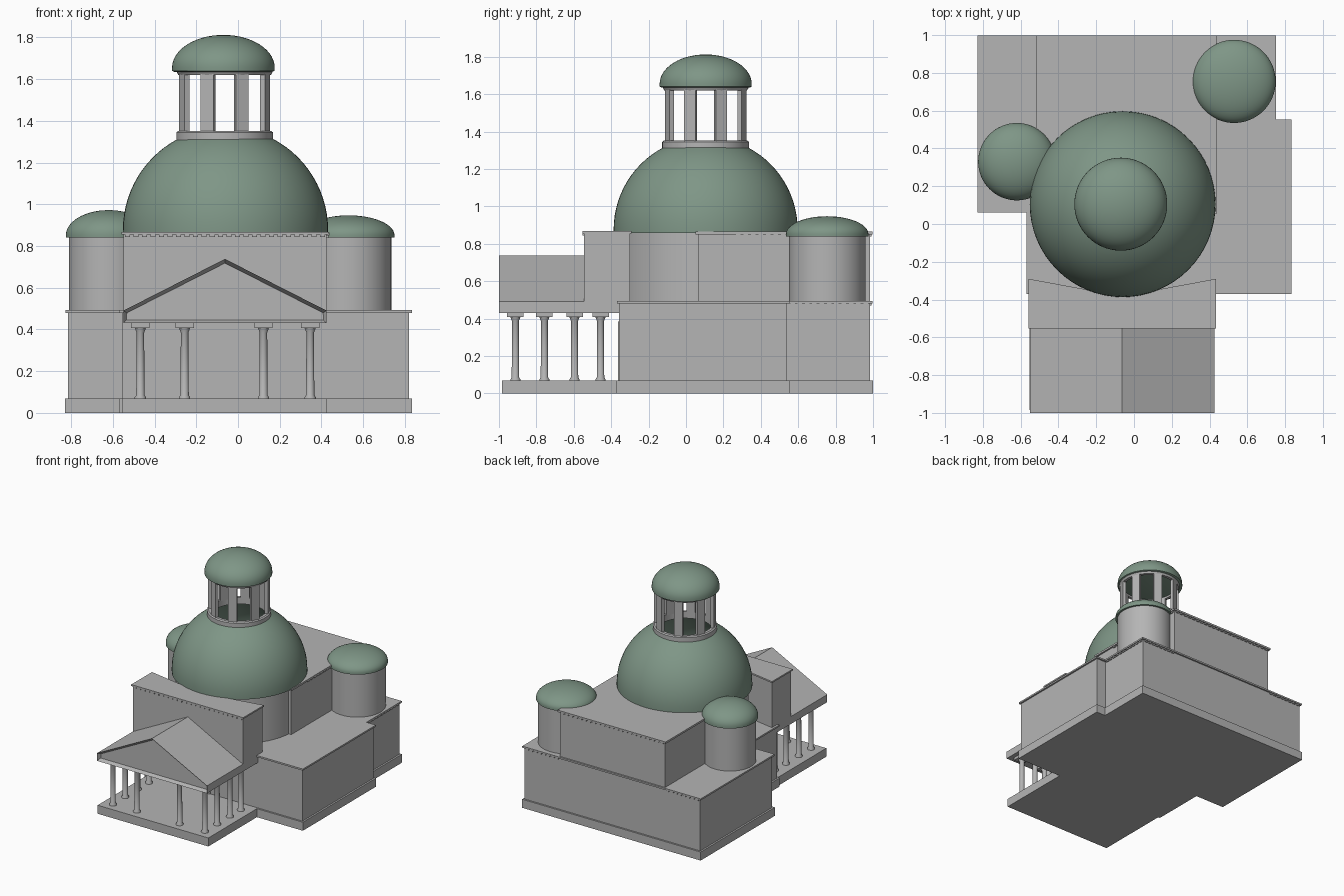
import bpy, bmesh, math
from mathutils import Vector, Matrix

if "Cube" in bpy.data.objects:
    bpy.data.objects.remove(bpy.data.objects["Cube"])


def material(name, rgb):
    m = bpy.data.materials.new(name)
    m.diffuse_color = (*rgb, 1)
    m.use_nodes = True
    m.node_tree.nodes["Principled BSDF"].inputs["Base Color"].default_value = m.diffuse_color
    return m


STONE = material("pale stone", (0.46, 0.46, 0.46))
COPPER = material("green copper", (0.21, 0.305, 0.24))


def finish(name, bm, mat=STONE, smooth=False):
    bmesh.ops.remove_doubles(bm, verts=bm.verts, dist=1e-5)
    bmesh.ops.recalc_face_normals(bm, faces=bm.faces)
    me = bpy.data.meshes.new(name)
    bm.to_mesh(me)
    bm.free()
    me.materials.append(mat)
    if smooth:
        me.shade_smooth()
        me.set_sharp_from_angle(angle=math.radians(35))
    ob = bpy.data.objects.new(name, me)
    bpy.context.collection.objects.link(ob)
    return ob


def add_box(bm, x0, x1, y0, y1, z0, z1, turn=Matrix()):
    mid = Vector(((x0 + x1) / 2, (y0 + y1) / 2, (z0 + z1) / 2))
    size = (x1 - x0, y1 - y0, z1 - z0)
    bmesh.ops.create_cube(bm, size=1, matrix=turn @ Matrix.Translation(mid) @ Matrix.Diagonal((*size, 1)))


def box(name, *dims):
    bm = bmesh.new()
    add_box(bm, *dims)
    return finish(name, bm)


def grown(pts, d):
    """Offset a counter-clockwise outline outward by d."""
    out = []
    for i, p in enumerate(pts):
        a, b, c = Vector(pts[i - 1]), Vector(p), Vector(pts[(i + 1) % len(pts)])
        e, f = (b - a).normalized(), (c - b).normalized()
        n, m = Vector((e.y, -e.x)), Vector((f.y, -f.x))
        out.append(b + (n + m) * d / (1 + n.dot(m)))
    return out


def prism(name, pts, z0, z1, grow=0.0):
    bm = bmesh.new()
    f = bm.faces.new([bm.verts.new((p[0], p[1], z0)) for p in grown(pts, grow)])
    r = bmesh.ops.extrude_face_region(bm, geom=[f], use_keep_orig=True)
    for v in r["geom"]:
        if isinstance(v, bmesh.types.BMVert):
            v.co.z = z1
    return finish(name, bm)


def add_lathe(bm, profile, cx, cy, segs):
    vs = [bm.verts.new((cx + r, cy, z)) for r, z in profile]
    es = [bm.edges.new(p) for p in zip(vs, vs[1:])]
    bmesh.ops.spin(bm, geom=vs + es, cent=(cx, cy, 0), axis=(0, 0, 1), angle=math.tau, steps=segs)


def lathe(name, profile, cx, cy, mat=STONE, segs=64):
    bm = bmesh.new()
    add_lathe(bm, profile, cx, cy, segs)
    return finish(name, bm, mat, True)


def dome_arc(r, z, h, stop=90, n=14):
    return [(r * math.cos(math.radians(stop * i / n)), z + h * math.sin(math.radians(stop * i / n)))
            for i in range(n + 1)]


# Main building outlines
low = [(-0.815, 0.985), (-0.815, 0.075), (-0.555, 0.075), (-0.555, -0.357),
       (0.82, -0.357), (0.82, 0.54), (0.738, 0.54), (0.738, 0.985)]
tall = [(-0.505, 0.985), (-0.505, 0.065), (0.425, 0.065), (0.425, 0.985)]
front = [(-0.55, -0.545), (0.425, -0.545), (0.425, -0.30), (-0.06, -0.39), (-0.55, -0.30)]

prism("plinth", low, 0, 0.068, 0.014)
prism("lower_walls", low, 0.068, 0.485)
prism("lower_cornice", low, 0.48, 0.493, 0.013)
prism("upper_walls", tall, 0.485, 0.858)
prism("upper_cornice", tall, 0.85, 0.865, 0.013)
prism("front_block", front, 0.43, 0.858)
prism("front_cornice", front, 0.855, 0.867, 0.008)
box("porch_ceiling", -0.55, 0.425, -0.56, -0.35, 0.43, 0.48)

# Small blocks under the cornices: start, end, top height
bm = bmesh.new()
for (xa, ya), (xb, yb), z in [((-0.55, -0.547), (0.425, -0.547), 0.856),
                              ((0.427, 0.26), (0.427, 0.98), 0.851),
                              ((-0.5, 0.987), (0.42, 0.987), 0.851),
                              ((0.74, 0.55), (0.74, 0.98), 0.481),
                              ((-0.81, 0.987), (-0.51, 0.987), 0.481),
                              ((0.43, 0.987), (0.73, 0.987), 0.481)]:
    n = round(math.hypot(xb - xa, yb - ya) / 0.04)
    for i in range(n):
        t = (i + 0.5) / n
        x, y = xa + (xb - xa) * t, ya + (yb - ya) * t
        wx, wy = (0.012, 0.006) if ya == yb else (0.006, 0.012)
        add_box(bm, x - wx, x + wx, y - wy, y + wy, z - 0.012, z)
finish("cornice_blocks", bm)

# Drum and great dome, open under the lantern
CX, CY = -0.06, 0.105
lathe("drum", [(0, 0.485), (0.465, 0.485), (0.465, 0.862), (0, 0.862)], CX, CY)
lathe("great_dome", [(0.465, 0.858), (0.492, 0.858)] + dome_arc(0.492, 0.875, 0.495, 63), CX, CY, COPPER)

# Lantern: rings, eight piers, cap
LX = -0.064
lathe("lantern_base", [(0.2, 1.3), (0.232, 1.3), (0.232, 1.345), (0.222, 1.352), (0.2, 1.352), (0.2, 1.3)], LX, CY)
lathe("lantern_top_ring", [(0.2, 1.62), (0.222, 1.62), (0.235, 1.645), (0.2, 1.645), (0.2, 1.62)], LX, CY)
bm = bmesh.new()
for i in range(8):
    turn = Matrix.Translation((LX, CY, 0)) @ Matrix.Rotation(math.radians(22.5 + 45 * i), 4, "Z")
    add_box(bm, 0.197, 0.222, -0.033, 0.033, 1.345, 1.625, turn)
finish("lantern_piers", bm)
lathe("lantern_cap", [(0, 1.64), (0.235, 1.635), (0.246, 1.64)] + dome_arc(0.246, 1.655, 0.157), -0.07, CY, COPPER)

# Two side towers
for side, x, y, r, rd, h in [("left", -0.62, 0.33, 0.19, 0.205, 0.12),
                             ("right", 0.53, 0.755, 0.205, 0.22, 0.095)]:
    lathe(side + "_tower", [(0, 0.485), (r, 0.485), (r, 0.845), (0, 0.845)], x, y)
    lathe(side + "_tower_dome", [(0, 0.84), (rd, 0.84)] + dome_arc(rd, 0.852, h), x, y, COPPER)

# Portico floor and gable roof with recessed pediment
box("portico_floor", -0.553, 0.427, -0.985, -0.35, 0, 0.068)
bm = bmesh.new()
gable = [(-0.55, 0.43), (0.425, 0.43), (0.425, 0.49), (-0.0625, 0.738), (-0.55, 0.49)]
f = bm.faces.new([bm.verts.new((x, -1, z)) for x, z in gable])
r = bmesh.ops.extrude_face_region(bm, geom=[f], use_keep_orig=True)
bmesh.ops.translate(bm, vec=(0, 0.456, 0), verts=[v for v in r["geom"] if isinstance(v, bmesh.types.BMVert)])
bmesh.ops.recalc_face_normals(bm, faces=bm.faces)
bmesh.ops.inset_individual(bm, faces=[f], thickness=0.02, depth=-0.03)
finish("portico_roof", bm)

# Columns: a front row and three more down each side
XS, YS = (-0.468, -0.256, 0.122, 0.346), (-0.912, -0.757, -0.596, -0.457)
spots = [(x, YS[0]) for x in XS] + [(x, y) for x in (XS[0], XS[3]) for y in YS[1:]]
shaft = [(0, 0.065), (0.027, 0.065), (0.027, 0.075), (0.02, 0.085), (0.018, 0.385),
         (0.028, 0.41), (0, 0.41)]
bm, caps = bmesh.new(), bmesh.new()
for x, y in spots:
    add_lathe(bm, shaft, x, y, 20)
    add_box(caps, x - 0.044, x + 0.044, y - 0.044, y + 0.044, 0.408, 0.431)
finish("columns", bm, STONE, True)
finish("column_capitals", caps)

# Entrance door
box("door", -0.13, 0.007, -0.364, -0.355, 0.068, 0.385)
